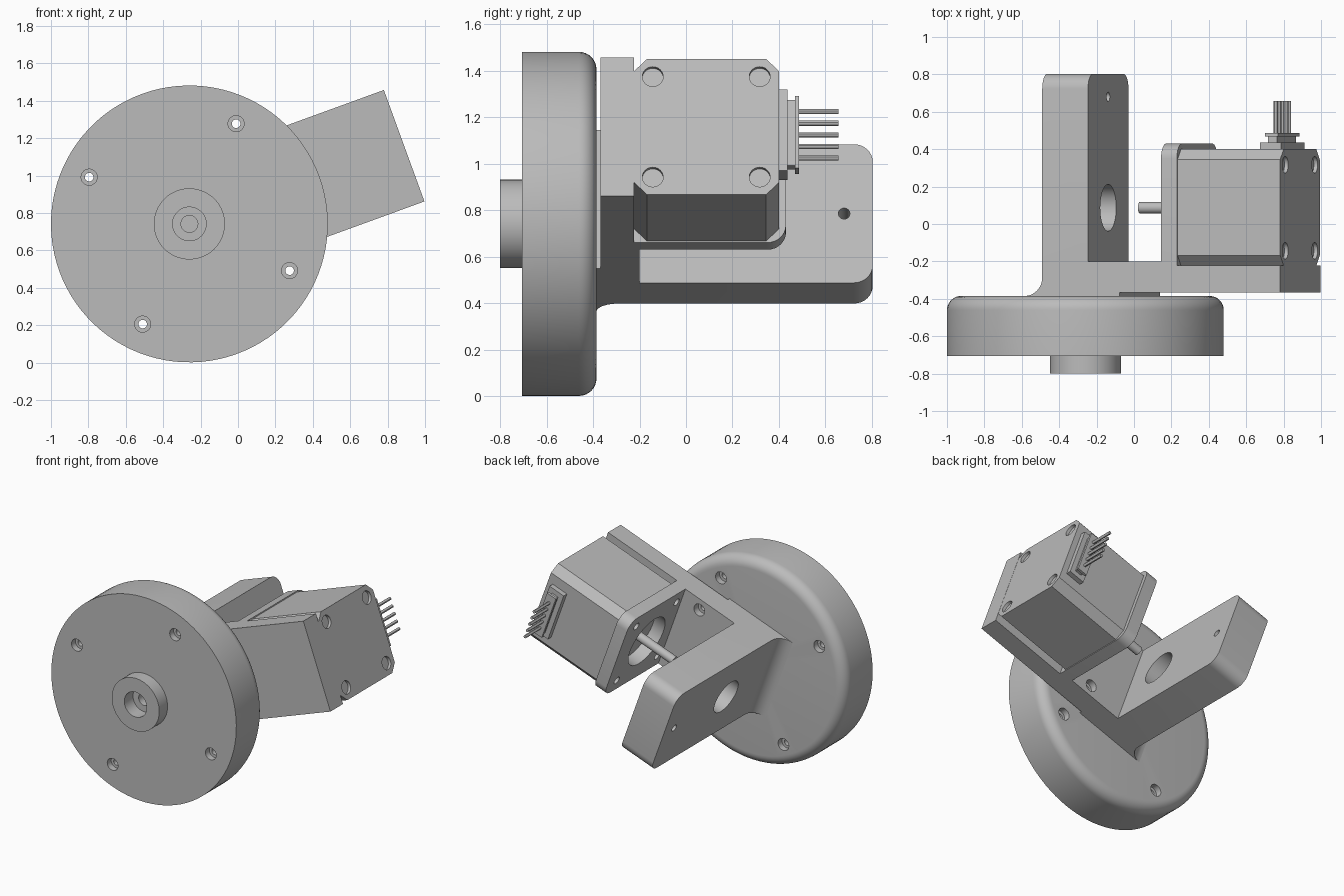
import bpy, bmesh, math
from mathutils import Matrix, Vector

if "Cube" in bpy.data.objects:
    bpy.data.objects.remove(bpy.data.objects["Cube"])

# Tilted working frame: u along the bracket, y backwards, w across it
FRAME = Matrix.Translation((-0.26, 0, 0.742)) @ Matrix.Rotation(math.radians(-20), 4, 'Y')
HALF_W = 0.317      # half width of the bracket
AXIS_Y = 0.087      # depth of the motor axis

grey = bpy.data.materials.new("plain grey")
grey.use_nodes = True
grey.diffuse_color = (0.5, 0.5, 0.5, 1)
grey.node_tree.nodes["Principled BSDF"].inputs["Base Color"].default_value = (0.5, 0.5, 0.5, 1)


def finish(name, bm):
    bmesh.ops.remove_doubles(bm, verts=bm.verts, dist=1e-5)
    bmesh.ops.recalc_face_normals(bm, faces=bm.faces)
    mesh = bpy.data.meshes.new(name)
    bm.to_mesh(mesh)
    bm.free()
    mesh.materials.append(grey)
    obj = bpy.data.objects.new(name, mesh)
    obj.matrix_world = FRAME
    bpy.context.collection.objects.link(obj)
    return obj


def extrude(points, lift):
    bm = bmesh.new()
    face = bm.faces.new([bm.verts.new(p) for p in points])
    out = bmesh.ops.extrude_face_region(bm, geom=[face])
    moved = [v for v in out["geom"] if isinstance(v, bmesh.types.BMVert)]
    bmesh.ops.translate(bm, verts=moved, vec=lift)
    return bm


def box(name, lo, hi, chamfer=0):
    corners = [(lo[0], lo[1]), (hi[0], lo[1]), (hi[0], hi[1]), (lo[0], hi[1])]
    bm = extrude([(x, y, lo[2]) for x, y in corners], (0, 0, hi[2] - lo[2]))
    if chamfer:     # only the edges running along u
        edges = [e for e in bm.edges if abs(e.verts[0].co.x - e.verts[1].co.x) > 1e-4]
        bmesh.ops.bevel(bm, geom=edges, offset=chamfer, segments=1, affect='EDGES')
    return finish(name, bm)


def turned(name, profile, centre, axis='Y', steps=48):
    """Revolve (radius, distance) points around an axis through centre."""
    bm = bmesh.new()
    verts = [bm.verts.new((r, d, 0)) for r, d in profile]
    edges = [bm.edges.new(pair) for pair in zip(verts, verts[1:])]
    bmesh.ops.spin(bm, geom=verts + edges, cent=(0, 0, 0), axis=(0, 1, 0),
                   angle=math.tau, steps=steps)
    if axis == 'X':
        bm.transform(Matrix.Rotation(-math.pi / 2, 4, 'Z'))
    bm.transform(Matrix.Translation(centre))
    return finish(name, bm)


def rod(name, radius, start, end, centre, axis='Y', steps=32):
    return turned(name, [(0, start), (radius, start), (radius, end), (0, end)],
                  centre, axis, steps)


def cut(obj, cutters):
    bpy.context.view_layer.objects.active = obj
    for cutter in cutters:
        mod = obj.modifiers.new("hole", 'BOOLEAN')
        mod.operation, mod.solver, mod.object = 'DIFFERENCE', 'EXACT', cutter
        bpy.ops.object.modifier_apply(modifier=mod.name)
        bpy.data.objects.remove(cutter)


def arc(cx, cy, r, start, end, n=8):
    angles = [math.radians(start + (end - start) * i / n) for i in range(n + 1)]
    return [(cx + r * math.cos(a), cy + r * math.sin(a)) for a in angles]


SQUARE = [(1, 1), (-1, 1), (-1, -1), (1, -1)]

# Round base with rounded back rim and a hub in front
FRONT, BACK, RADIUS = -0.705, -0.385, 0.74
disc = turned("base_disc", [(0, -0.8), (0.19, -0.8), (0.19, FRONT), (RADIUS, FRONT)]
              + arc(RADIUS - 0.075, BACK - 0.075, 0.075, 0, 90) + [(0, BACK)],
              (0, 0, 0), steps=96)
holes = [turned("cutter", [(0, -0.9), (0.09, -0.9), (0.09, -0.7), (0.045, -0.7),
                           (0.045, -0.55), (0, -0.55)], (0, 0, 0))]
for su, sw in SQUARE:
    holes.append(turned("cutter", [(0, -0.8), (0.043, -0.8), (0.043, -0.66), (0.023, -0.66),
                                   (0.023, -0.43), (0.043, -0.43), (0.043, -0.3), (0, -0.3)],
                        (su * 0.418, 0, sw * 0.418), steps=32))
cut(disc, holes)

# One-piece bracket: support arm, floor and motor mount, from a side profile
outline = arc(-0.23, BACK + 0.1, 0.1, -90, 0) + [
    (-0.13, 0.803), (0.13, 0.803), (0.13, -0.2), (0.546, -0.2), (0.546, 0.43), (0.636, 0.43),
    (0.636, -0.223), (1.222, -0.223), (1.222, -0.367), (0.31, -0.367), (0.31, BACK)]
bm = extrude([(u, y, -HALF_W) for u, y in outline], (0, 0, 2 * HALF_W))
tips = [e for e in bm.edges if all(v.co.y > 0.4 for v in e.verts)
        and abs(e.verts[0].co.x - e.verts[1].co.x) > 0.01]
bmesh.ops.bevel(bm, geom=tips, offset=0.08, segments=8, profile=0.5, affect='EDGES')
bracket = finish("bracket", bm)
holes = [rod("cutter", 0.125, -0.2, 0.2, (0, AXIS_Y, 0), 'X', 48),
         rod("cutter", 0.025, -0.2, 0.2, (0, 0.68, 0), 'X'),
         rod("cutter", 0.19, 0.5, 0.7, (0, AXIS_Y, 0), 'X', 48)]
for sy, sw in SQUARE:
    holes.append(rod("cutter", 0.027, 0.5, 0.7, (0, AXIS_Y + sy * 0.23, sw * 0.23), 'X'))
for sw in (-1, 1):
    holes.append(turned("cutter", [(0, -0.34), (0.023, -0.34), (0.023, -0.25), (0.043, -0.25),
                                   (0.043, -0.1), (0, -0.1)], (0.4, 0, sw * 0.24), steps=32))
cut(bracket, holes)

# Motor body with chamfered corners and screw recesses in its end
motor = box("motor_body", (0.637, AXIS_Y - 0.31, -0.31), (1.221, AXIS_Y + 0.313, 0.31), 0.055)
cut(motor, [rod("cutter", 0.045, 1.2, 1.3, (0, AXIS_Y + sy * 0.23, sw * 0.23), 'X')
            for sy, sw in SQUARE])
rod("motor_shaft", 0.031, 0.31, 0.65, (0, AXIS_Y, 0), 'X')

# Plug socket behind the motor, with a row of pins
PLUG_U = 1.12
for name, half_u, half_w, y0, y1 in [("socket_base", 0.06, 0.185, 0.38, 0.437),
                                     ("socket_neck", 0.025, 0.15, 0.437, 0.468),
                                     ("socket_flange", 0.037, 0.165, 0.468, 0.487)]:
    box(name, (PLUG_U - half_u, y0, -half_w), (PLUG_U + half_u, y1, half_w))
for i in range(5):
    rod(f"pin_{i + 1}", 0.011, 0.48, 0.657, (PLUG_U, 0, (i - 2) * 0.053), steps=12)

# Smooth curved walls, keep edges sharp
bpy.context.view_layer.update()
for obj in bpy.context.collection.objects:
    if obj.type == 'MESH':
        obj.select_set(True)
        bpy.context.view_layer.objects.active = obj
bpy.ops.object.shade_smooth_by_angle(angle=math.radians(30))
